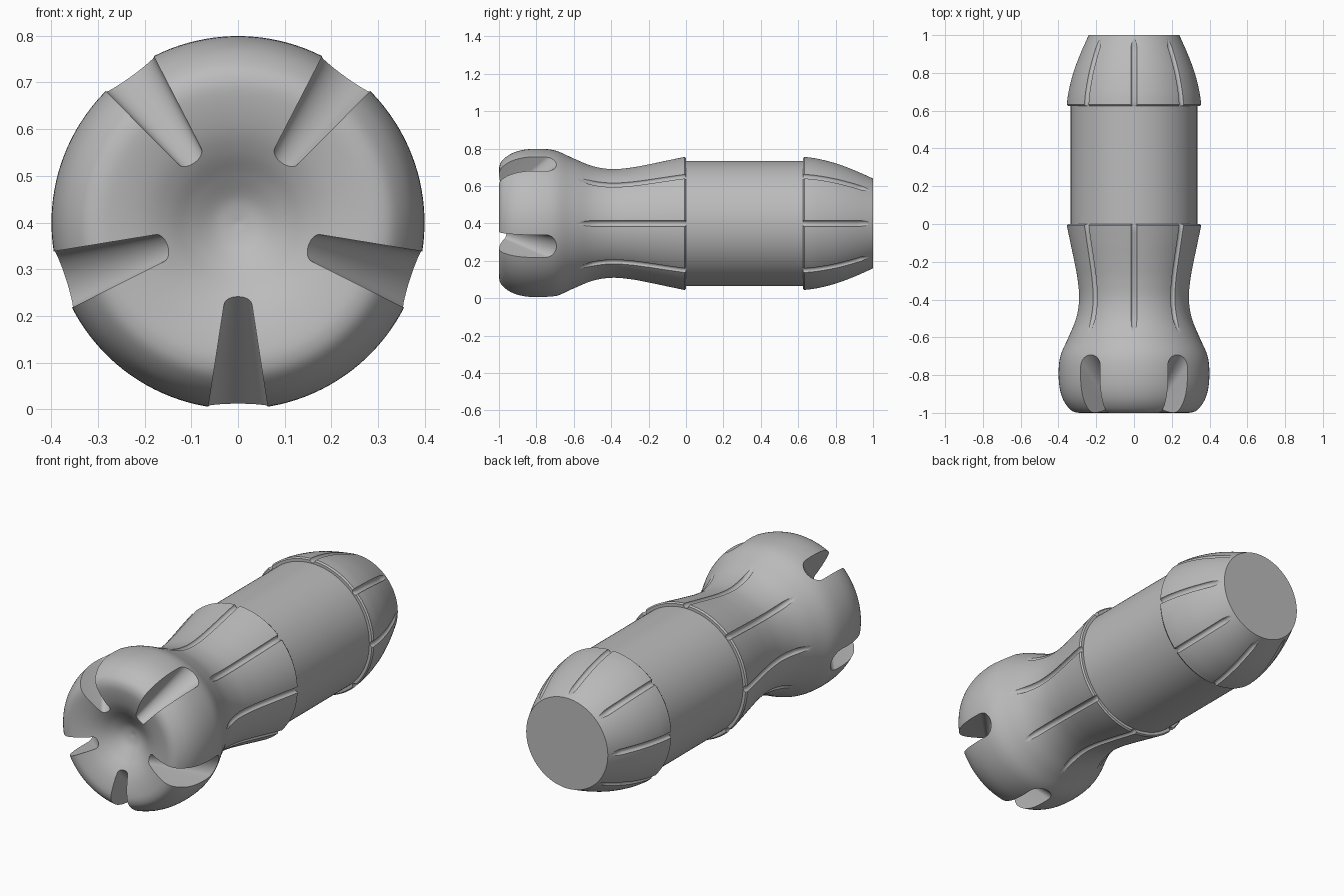
import bpy
import bmesh
import math

AXIS_Z = 0.4
SEGMENTS = 128

cube = bpy.data.objects.get("Cube")
if cube:
    bpy.data.objects.remove(cube, do_unlink=True)

grey = bpy.data.materials.new("plain_grey")
grey.use_nodes = True
color = (0.5, 0.5, 0.5, 1.0)
grey.diffuse_color = color
for node in grey.node_tree.nodes:
    if node.type == 'BSDF_PRINCIPLED':
        node.inputs["Base Color"].default_value = color


def place(u, y, r, angle):
    """Point at radius r and sideways offset u around the long axis."""
    c, s = math.cos(angle), math.sin(angle)
    return (r * c - u * s, y, AXIS_Z + r * s + u * c)


def loft(bm, rings):
    """Closed solid through a row of equal rings."""
    rows = [[bm.verts.new(p) for p in ring] for ring in rings]
    n = len(rows[0])
    for a, b in zip(rows, rows[1:]):
        for i in range(n):
            j = (i + 1) % n
            bm.faces.new((a[i], a[j], b[j], b[i]))
    bm.faces.new(rows[0][::-1])
    bm.faces.new(rows[-1])


def make_object(name, bm):
    bmesh.ops.recalc_face_normals(bm, faces=bm.faces[:])
    mesh = bpy.data.meshes.new(name)
    bm.to_mesh(mesh)
    bm.free()
    mesh.materials.append(grey)
    obj = bpy.data.objects.new(name, mesh)
    bpy.context.collection.objects.link(obj)
    return obj


def smooth_profile(points, steps=6):
    """Smooth curve through (y, radius) points."""
    pts = [points[0]] + points + [points[-1]]
    out = []
    for a, b, c, d in zip(pts, pts[1:], pts[2:], pts[3:]):
        for k in range(steps):
            t = k / steps
            out.append(tuple(
                0.5 * (2 * q + (s - p) * t + (2 * p - 5 * q + 4 * s - e) * t ** 2
                       + (3 * q - p - 3 * s + e) * t ** 3)
                for p, q, s, e in zip(a, b, c, d)))
    return out + [points[-1]]


def lathe(name, profile):
    bm = bmesh.new()
    step = math.tau / SEGMENTS
    loft(bm, [[place(0, y, r, (i + 0.5) * step) for i in range(SEGMENTS)]
              for y, r in profile])
    return make_object(name, bm)


def radius_at(profile, y):
    for (y0, r0), (y1, r1) in reversed(list(zip(profile, profile[1:]))):
        if y0 <= y <= y1 and y1 > y0:
            return r0 + (r1 - r0) * (y - y0) / (y1 - y0)
    return profile[-1][1] if y > profile[-1][0] else profile[0][1]


def add_grooves(bm, profile, start, end, fade_start, fade_end):
    """Eight thin tubes following the surface, lifting out where they fade."""
    count, width = 24, 0.016
    for k in range(8):
        angle = k * math.tau / 8
        rings = []
        for i in range(count + 1):
            t = i / count
            lift = 0.002
            if fade_start:
                lift += 0.018 * max(0, 1 - t * 6)
            if fade_end:
                lift += 0.018 * max(0, 1 - (1 - t) * 6)
            y = start + (end - start) * t
            r = radius_at(profile, y) + lift
            rings.append([place(width * math.cos(a), y, r + width * math.sin(a), angle)
                          for a in (j * math.tau / 16 for j in range(16))])
        loft(bm, rings)


def add_notches(bm):
    """Five tapered round-ended slots, running from the dish out to the side."""
    for k in range(5):
        angle = -math.pi / 2 + k * math.tau / 5
        rings = []
        for i in range(9):
            t = i / 8
            r = 0.15 + 0.3 * t
            w = 0.026 + 0.046 * t
            tip = -0.97 + 0.35 * t
            ring = [place(-w, -1.2, r, angle)]
            for j in range(17):
                a = math.pi * (1 - j / 16)
                ring.append(place(w * math.cos(a), tip - w + w * math.sin(a), r, angle))
            ring.append(place(w, -1.2, r, angle))
            rings.append(ring)
        loft(bm, rings)


def carve(obj, bm):
    cutter = make_object("cutter", bm)
    cutter.hide_render = True
    mod = obj.modifiers.new("carve", 'BOOLEAN')
    mod.operation = 'DIFFERENCE'
    mod.solver = 'EXACT'
    mod.object = cutter
    bpy.context.view_layer.objects.active = obj
    bpy.ops.object.modifier_apply(modifier=mod.name)
    bpy.data.objects.remove(cutter, do_unlink=True)


def shade(obj):
    bpy.ops.object.select_all(action='DESELECT')
    obj.select_set(True)
    bpy.context.view_layer.objects.active = obj
    bpy.ops.object.shade_smooth_by_angle(angle=math.radians(32))


# Front grip: dished bulb, narrow waist and flared collar
front_profile = smooth_profile([
    (-0.88, 0.004), (-0.89, 0.05), (-0.92, 0.1), (-0.955, 0.15), (-0.98, 0.2),
    (-0.996, 0.26), (-0.998, 0.305), (-0.98, 0.34), (-0.93, 0.375), (-0.86, 0.395),
    (-0.77, 0.399), (-0.69, 0.387), (-0.6, 0.347), (-0.5, 0.307), (-0.4, 0.291),
    (-0.3, 0.298), (-0.2, 0.316), (-0.1, 0.337), (-0.008, 0.356)]) + [(0.0, 0.35)]
front_grip = lathe("front_grip", front_profile)
cut = bmesh.new()
add_notches(cut)
add_grooves(cut, front_profile, -0.6, 0.03, True, False)
carve(front_grip, cut)
shade(front_grip)

# Plain sleeve between the two grips
sleeve = lathe("sleeve", [(-0.02, 0.335), (0.65, 0.335)])
shade(sleeve)

# Rear grip: rounded taper with a flat end
rear_profile = [(0.625, 0.35)] + smooth_profile([
    (0.633, 0.356), (0.7, 0.347), (0.8, 0.322), (0.9, 0.285), (1.0, 0.24)])
rear_grip = lathe("rear_grip", rear_profile)
cut = bmesh.new()
add_grooves(cut, rear_profile, 0.6, 0.995, False, True)
carve(rear_grip, cut)
shade(rear_grip)
